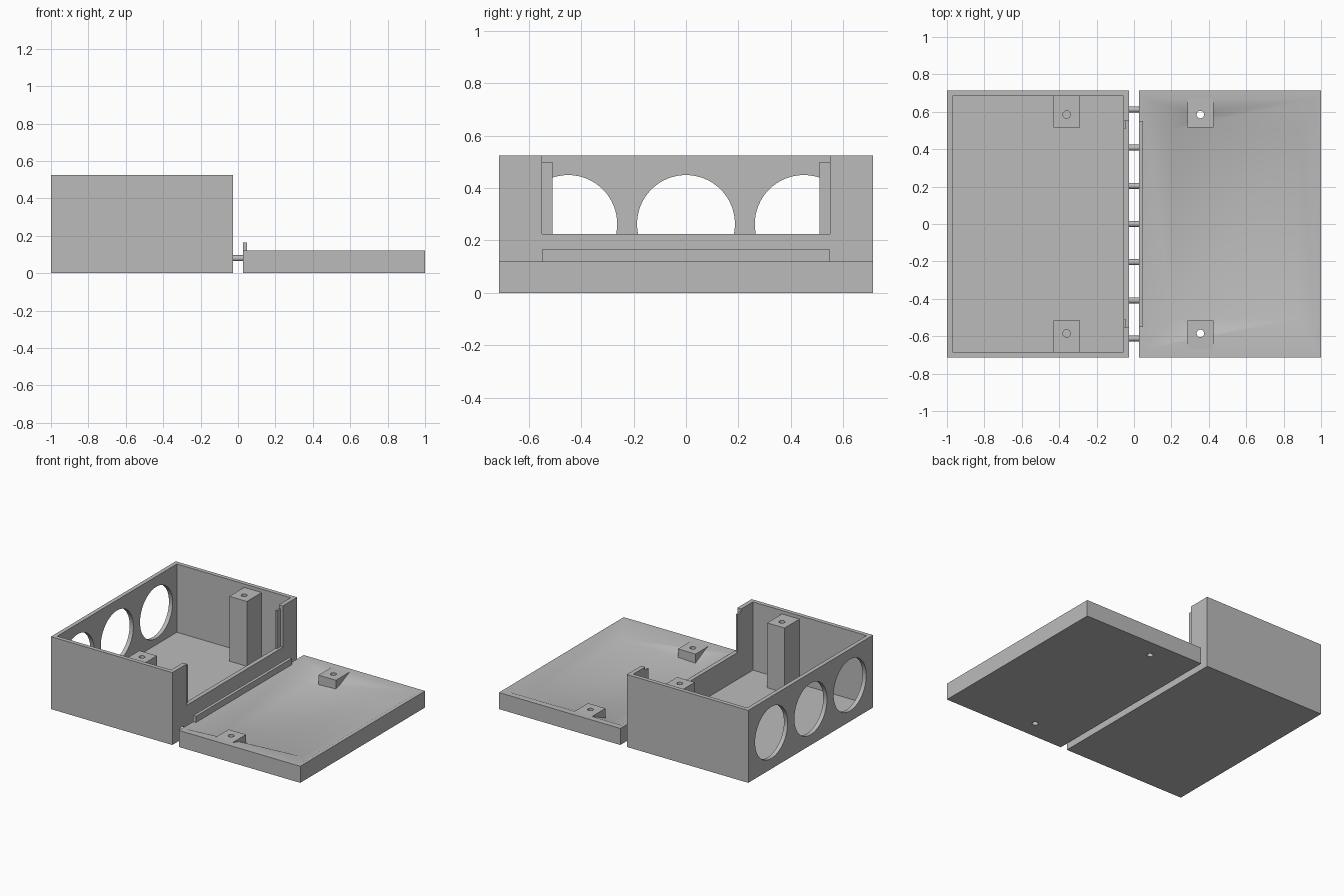
import bpy, bmesh, math
from mathutils import Matrix, Vector

if "Cube" in bpy.data.objects:
    bpy.data.objects.remove(bpy.data.objects["Cube"], do_unlink=True)

grey = bpy.data.materials.new("plain grey")
grey.use_nodes = True
COLOUR = (0.5, 0.5, 0.5, 1)
grey.diffuse_color = COLOUR
grey.node_tree.nodes["Principled BSDF"].inputs["Base Color"].default_value = COLOUR


def finish(name, bm):
    bmesh.ops.recalc_face_normals(bm, faces=bm.faces)
    mesh = bpy.data.meshes.new(name)
    bm.to_mesh(mesh)
    bm.free()
    mesh.materials.append(grey)
    obj = bpy.data.objects.new(name, mesh)
    bpy.context.collection.objects.link(obj)
    return obj


def block(name, x, y, z):
    bm = bmesh.new()
    size = Vector((x[1] - x[0], y[1] - y[0], z[1] - z[0]))
    mid = Vector((sum(x), sum(y), sum(z))) / 2
    bmesh.ops.create_cube(bm, size=1, matrix=Matrix.Translation(mid) @ Matrix.Diagonal(size).to_4x4())
    return finish(name, bm)


def rod(name, centre, radius, length, axis, sides=32):
    bm = bmesh.new()
    turn = Matrix.Rotation(math.pi / 2, 4, "Y") if axis == "X" else Matrix()
    bmesh.ops.create_cone(bm, cap_ends=True, segments=sides, radius1=radius, radius2=radius,
                          depth=length, matrix=Matrix.Translation(centre) @ turn)
    return finish(name, bm)


def select(obj):
    bpy.ops.object.select_all(action="DESELECT")
    obj.select_set(True)
    bpy.context.view_layer.objects.active = obj


def cut(obj, cutter):
    select(obj)
    mod = obj.modifiers.new("cut", "BOOLEAN")
    mod.operation = "DIFFERENCE"
    mod.solver = "EXACT"
    mod.object = cutter
    bpy.ops.object.modifier_apply(modifier=mod.name)
    bpy.data.objects.remove(cutter, do_unlink=True)


def smooth(obj):
    select(obj)
    bpy.ops.object.shade_smooth_by_angle(angle=math.radians(32))


# Deep box with open top
box = block("box_shell", (-1, -0.026), (-0.715, 0.715), (0, 0.525))
cut(box, block("cutter", (-0.97, -0.057), (-0.685, 0.685), (0.03, 1)))

# Rebated opening in the hinge-side wall
cut(box, block("cutter", (-0.044, 0.1), (-0.55, 0.55), (0.225, 1)))
cut(box, block("cutter", (-0.1, 0.1), (-0.51, 0.51), (0.225, 1)))
cut(box, block("cutter", (-0.1, 0.1), (-0.55, 0.55), (0.5, 1)))

# Three round windows in the opposite wall
for y in (-0.45, 0, 0.45):
    cut(box, rod("cutter", (-1, y, 0.263), 0.187, 0.2, "X", 64))
smooth(box)

# Shallow lid with a sloping basin
RINGS = (
    ((0.026, 1), 0.715, (0, 0)),
    ((0.026, 1), 0.715, (0.12, 0.12)),
    ((0.05, 0.975), 0.67, (0.12, 0.12)),
    ((0.21, 0.88), 0.505, (0.045, 0.075)),
)
bm = bmesh.new()
loops = []
for (x0, x1), y, (z0, z1) in RINGS:
    corners = ((x0, -y, z0), (x1, -y, z1), (x1, y, z1), (x0, y, z0))
    loops.append([bm.verts.new(c) for c in corners])
for low, high in zip(loops, loops[1:]):
    for i in range(4):
        j = (i + 1) % 4
        bm.faces.new((low[i], low[j], high[j], high[i]))
bm.faces.new(loops[0])
bm.faces.new(loops[-1])
lid = finish("lid_shell", bm)

# Screw posts: blind holes in the box, through holes in the lid
for side, label in ((-1, "front"), (1, "back")):
    def span(a, b):
        return sorted((side * a, side * b))

    post = block("box_post_" + label, (-0.43, -0.29), span(0.515, 0.69), (0.02, 0.5))
    cut(post, rod("cutter", (-0.36, side * 0.585, 0.5), 0.02, 0.3, "Z"))
    smooth(post)

    lug = block("lid_post_" + label, (0.285, 0.425), span(0.515, 0.67), (0.02, 0.12))
    for part in (lug, lid):
        cut(part, rod("cutter", (0.355, side * 0.585, 0.1), 0.02, 0.5, "Z"))
    smooth(lug)
smooth(lid)

# Lip along the hinge edge of the lid
block("lid_lip", (0.026, 0.048), (-0.55, 0.55), (0.11, 0.165))

# Row of hinge pins joining box and lid
for i in range(7):
    pin = rod("hinge_pin_%d" % (i + 1), (0, (i - 3) * 0.204, 0.08), 0.016, 0.06, "X", 24)
    smooth(pin)
